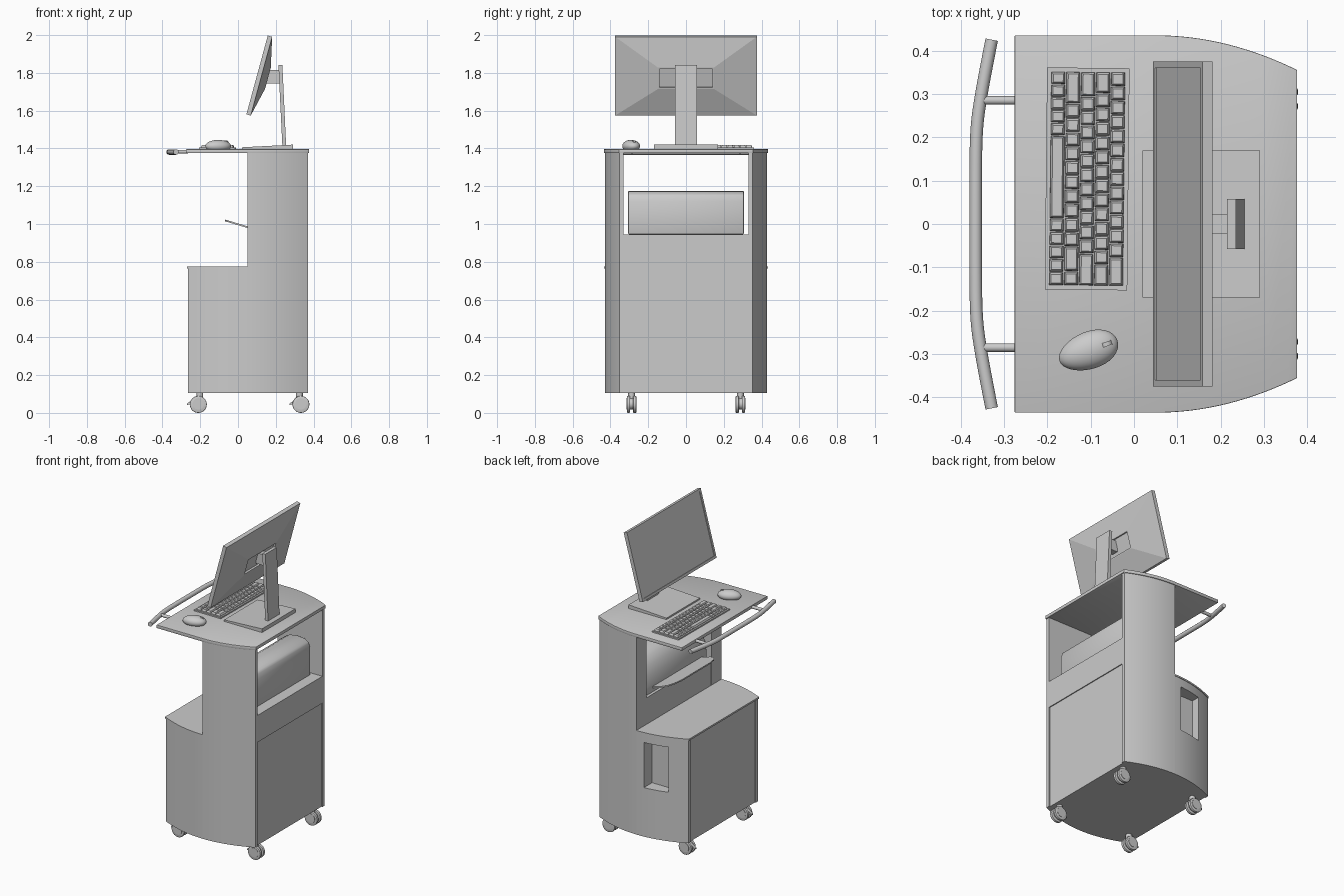
import bpy, bmesh, math
from mathutils import Matrix, Vector

if "Cube" in bpy.data.objects:
    bpy.data.objects.remove(bpy.data.objects["Cube"])


def make(name, bm, smooth=None, bevel=0, segs=2):
    bmesh.ops.recalc_face_normals(bm, faces=bm.faces[:])
    me = bpy.data.meshes.new(name)
    bm.to_mesh(me)
    bm.free()
    ob = bpy.data.objects.new(name, me)
    bpy.context.collection.objects.link(ob)
    bpy.ops.object.select_all(action='DESELECT')
    ob.select_set(True)
    bpy.context.view_layer.objects.active = ob
    if bevel:
        m = ob.modifiers.new("bevel", 'BEVEL')
        m.width, m.segments, m.limit_method = bevel, segs, 'ANGLE'
        bpy.ops.object.modifier_apply(modifier=m.name)
    if smooth:
        bpy.ops.object.shade_smooth_by_angle(angle=math.radians(smooth))
    return ob


def loft(bm, rings):
    """Skin closed rings of points and cap both ends."""
    vs = [[bm.verts.new(p) for p in r] for r in rings]
    n = len(vs[0])
    for a, b in zip(vs, vs[1:]):
        for i in range(n):
            j = (i + 1) % n
            bm.faces.new((a[i], a[j], b[j], b[i]))
    bm.faces.new(vs[0])
    bm.faces.new(vs[-1])


def prism(name, pts, lo, hi, axis='z', **kw):
    bm = bmesh.new()
    at = (lambda p, h: (p[0], p[1], h)) if axis == 'z' else (lambda p, h: (p[0], h, p[1]))
    loft(bm, [[at(p, lo) for p in pts], [at(p, hi) for p in pts]])
    return make(name, bm, **kw)


def box(name, x, y, z, **kw):
    return prism(name, [(x[0], y[0]), (x[1], y[0]), (x[1], y[1]), (x[0], y[1])], *z, **kw)


def cyl(bm, c, r, length, axis, n=24):
    rot = Vector((0, 0, 1)).rotation_difference(Vector(axis)).to_matrix().to_4x4()
    bmesh.ops.create_cone(bm, cap_ends=True, segments=n, radius1=r, radius2=r, depth=length,
                          matrix=Matrix.Translation(c) @ rot)


def arc(x0, x1, n=16, w=0.43):
    """Bowed side outline, widest at x = 0.05."""
    xs = [x0 + (x1 - x0) * i / n for i in range(n + 1)]
    return [(x, w - 0.077 * ((x - 0.05) / 0.32) ** 2) for x in xs]


def mirror_y(pts):
    return [(x, -y) for x, y in reversed(pts)]


# Cabinet side walls, low at the user side and tall at the back
for side, s in (("left", 1), ("right", -1)):
    low = [(x, s * y) for x, y in arc(-0.265, 0.05) + [(0.05, 0.33), (-0.265, 0.33)]]
    tall = [(x, s * y) for x, y in arc(0.05, 0.37) + [(0.37, 0.33), (0.05, 0.33)]]
    wall = prism(side + "_lower_wall", low, 0.105, 0.768, smooth=30)
    prism(side + "_column_wall", tall, 0.105, 1.376, smooth=30)
    if s == 1:
        # Recessed pocket in one side wall
        cutter = box("pocket_cutter", (-0.155, 0.0), (0.345, 0.5), (0.42, 0.71))
        cutter.hide_render = True
        bpy.context.view_layer.objects.active = wall
        m = wall.modifiers.new("pocket", 'BOOLEAN')
        m.operation, m.object, m.solver = 'DIFFERENCE', cutter, 'EXACT'
        bpy.ops.object.modifier_apply(modifier=m.name)
        bpy.data.objects.remove(cutter)

# Cabinet core, shelf block and lid
box("cabinet_core", (-0.26, 0.363), (-0.33, 0.33), (0.105, 0.772))
box("shelf_block", (0.052, 0.369), (-0.33, 0.33), (0.772, 0.945))
lid = arc(-0.27, 0.05, w=0.433)
prism("cabinet_lid", lid + mirror_y(lid), 0.765, 0.776, smooth=30)

# Worktop: straight at the user side, bowed at the back
edge = [(-0.275, 0.435)] + arc(0.05, 0.376, w=0.435)
prism("worktop", edge + mirror_y(edge), 1.375, 1.396, smooth=30, bevel=0.002)

# Push handle with two brackets
cu = bpy.data.curves.new("push_handle", 'CURVE')
cu.dimensions, cu.bevel_depth, cu.bevel_resolution, cu.use_fill_caps = '3D', 0.0145, 4, True
sp = cu.splines.new('NURBS')
half = [(-0.328, 0.425), (-0.338, 0.375), (-0.352, 0.3), (-0.364, 0.22), (-0.365, 0.1)]
path = half + [(-0.365, 0.0)] + mirror_y(half)
sp.points.add(len(path) - 1)
for p, (x, y) in zip(sp.points, path):
    p.co = (x, y, 1.381, 1)
sp.use_endpoint_u, sp.order_u, sp.resolution_u = True, 3, 6
bpy.context.collection.objects.link(bpy.data.objects.new("push_handle", cu))
bm = bmesh.new()
for y in (-0.285, 0.285):
    cyl(bm, (-0.31, y, 1.383), 0.01, 0.09, (1, 0, 0), 16)
make("handle_brackets", bm, smooth=40)

# Casters: twin wheels, hub, hood, stem and brake lever
for px, cx in (("front", -0.21), ("back", 0.333)):
    for py, cy in (("left", 0.288), ("right", -0.288)):
        bm = bmesh.new()
        for d in (-0.0165, 0.0165):
            cyl(bm, (cx, cy + d, 0.045), 0.045, 0.017, (0, 1, 0), 28)
        make(f"{px}_{py}_wheels", bm, smooth=40, bevel=0.004)
        bm = bmesh.new()
        cyl(bm, (cx, cy, 0.048), 0.03, 0.054, (0, 1, 0))
        cyl(bm, (cx + 0.008 * (1 if cx < 0 else -1), cy, 0.085), 0.018, 0.046, (0, 0, 1))
        make(f"{px}_{py}_caster_hub", bm, smooth=40)
        lever = [(cx - 0.02, 0.075), (cx - 0.045, 0.06), (cx - 0.06, 0.05),
                 (cx - 0.06, 0.042), (cx - 0.04, 0.046), (cx - 0.02, 0.055)]
        prism(f"{px}_{py}_brake_lever", lever, cy - 0.008, cy + 0.008, axis='y')

# Printer on the shelf with its paper tray
prof = [(0.065, 0.945), (0.065, 1.0), (0.075, 1.06), (0.095, 1.11), (0.125, 1.15), (0.16, 1.17),
        (0.21, 1.176), (0.26, 1.172), (0.29, 1.155), (0.303, 1.12), (0.303, 0.945)]
prism("printer", prof, -0.307, 0.307, axis='y', smooth=35, bevel=0.008)
plan = [(0.07, 0.25), (0.0, 0.25), (-0.035, 0.235), (-0.058, 0.2), (-0.07, 0.14)]
plan += mirror_y(plan)
bm = bmesh.new()
slope = lambda x: 0.983 + 0.3 * (0.05 - x)
loft(bm, [[(x, y, slope(x) + t) for x, y in plan] for t in (-0.004, 0.005)])
make("paper_tray", bm, smooth=30)

# Keyboard base and rows of tapered keys, rotated very slightly on the worktop
turn = Matrix.Translation((-0.108, 0.104, 0)) @ Matrix.Rotation(math.radians(-0.6), 4, 'Z')
kb = prism("keyboard_base", [(-0.095, -0.256), (0.095, -0.256), (0.095, 0.256), (-0.095, 0.256)],
           1.395, 1.404)
kb.data.transform(turn)
rows = [[0.9] * 5 + [5.8] + [0.94] * 5, [2.25] + [1] * 10 + [1.75, 1], [1.75] + [1] * 11 + [2.25],
        [1.5] + [1] * 12 + [1.5], [1] * 13 + [2]]
bm = bmesh.new()
unit = 0.0329
for r, row in enumerate(rows):
    x, y = (r - 2) * 0.0345, 0.247
    for w in row:
        yc, hy = y - w * unit / 2, w * unit / 2 - 0.0012
        y -= w * unit
        ring = lambda g, z: [(x + a * (0.016 - g), yc + b * (hy - g), z)
                             for a, b in ((-1, -1), (1, -1), (1, 1), (-1, 1))]
        loft(bm, [ring(0, 1.402), ring(0.0005, 1.41), ring(0.0045, 1.417)])
bm.transform(turn)
make("keys", bm)

# Mouse: flattened half ellipsoid with a scroll wheel
place = Matrix.Translation((-0.105, -0.292, 1.395)) @ Matrix.Rotation(math.radians(20), 4, 'Z')
bm = bmesh.new()
bmesh.ops.create_uvsphere(bm, u_segments=32, v_segments=20, radius=1)
for v in bm.verts:
    v.co = (v.co.x * 0.071, v.co.y * (0.043 + 0.004 * v.co.x), 0.017 + v.co.z * 0.033)
bmesh.ops.bisect_plane(bm, geom=bm.verts[:] + bm.edges[:] + bm.faces[:], plane_co=(0, 0, 0),
                       plane_no=(0, 0, 1), clear_inner=True)
bmesh.ops.holes_fill(bm, edges=[e for e in bm.edges if e.is_boundary])
bm.transform(place)
make("mouse", bm, smooth=40)
bm = bmesh.new()
cyl(bm, (0.043, 0, 0.034), 0.014, 0.01, (0, 1, 0), 20)
bm.transform(place)
make("mouse_wheel", bm, smooth=40)

# Monitor: recessed screen, rim, pyramid back with sunken mount
bm = bmesh.new()
shape = [(0.004, 0.36, -0.2, 0.2), (0, 0.36, -0.2, 0.2), (0, 0.375, -0.216, 0.216),
         (0.024, 0.375, -0.216, 0.216), (0.06, 0.147, -0.06, 0.056),
         (0.06, 0.14, -0.053, 0.049), (0.048, 0.14, -0.053, 0.049)]
loft(bm, [[(w, -h, a), (w, h, a), (w, h, b), (w, -h, b)] for w, h, a, b in shape])
bm.transform(Matrix.Translation((0.101, 0, 1.789)) @ Matrix.Rotation(math.radians(15.2), 4, 'Y'))
make("monitor", bm)

# Monitor stand: arm, leaning neck and wedge base
box("monitor_arm", (0.145, 0.222), (-0.022, 0.022), (1.745, 1.815))
neck = [(0.235, 1.41), (0.255, 1.41), (0.235, 1.842), (0.214, 1.842)]
prism("monitor_neck", neck, -0.058, 0.058, axis='y')
base = [(0.02, 1.395), (0.29, 1.395), (0.29, 1.42), (0.02, 1.406)]
prism("monitor_base", base, -0.17, 0.17, axis='y')
